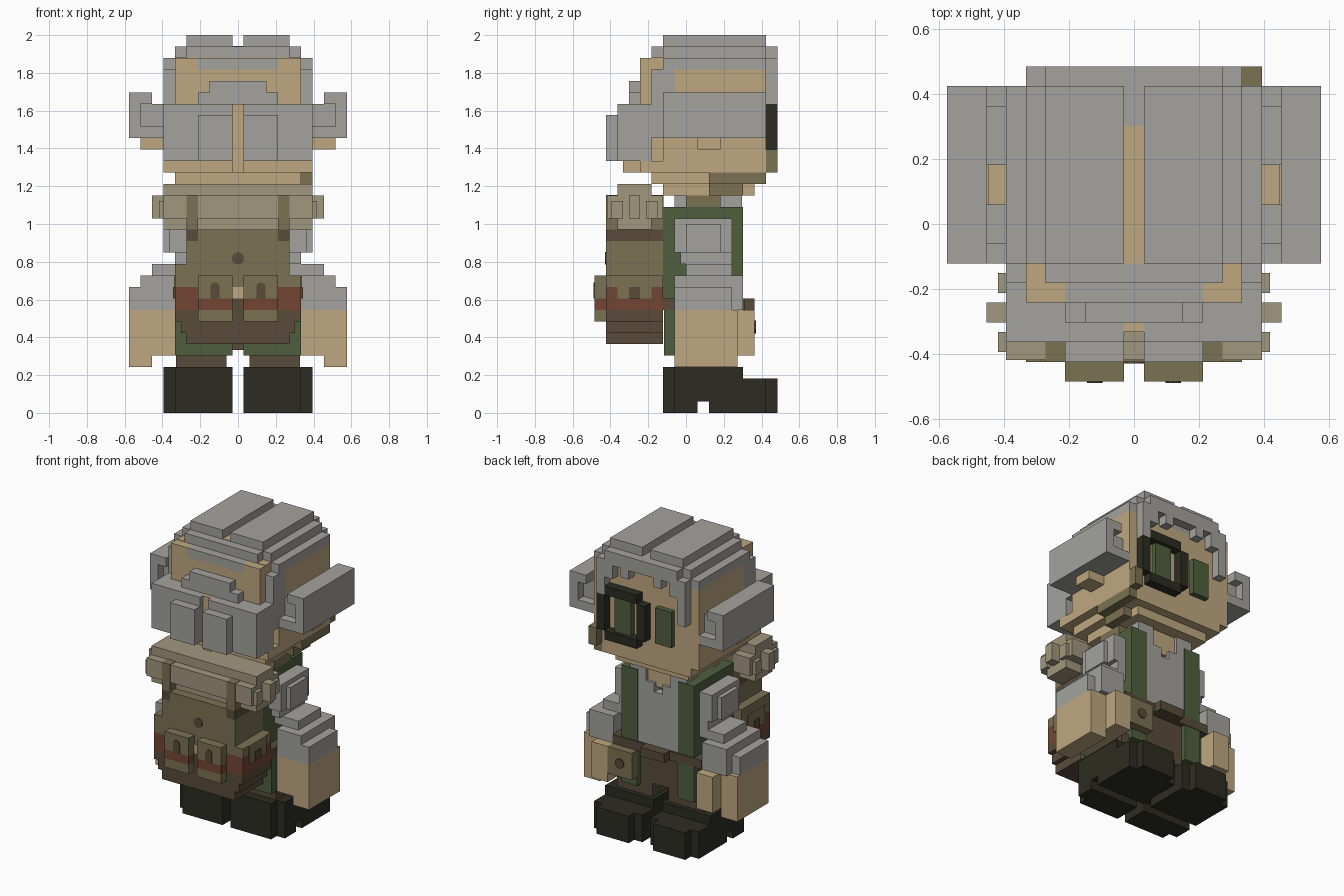
import bpy, bmesh, math
from mathutils import Matrix, Vector

if "Cube" in bpy.data.objects:
    bpy.data.objects.remove(bpy.data.objects["Cube"])

U = 2 / 33  # one block


def material(name, hexcode):
    m = bpy.data.materials.new(name)
    c = [int(hexcode[i:i + 2], 16) / 255 for i in (0, 2, 4)]
    m.diffuse_color = [((v + .055) / 1.055) ** 2.4 for v in c] + [1]
    m.use_nodes = True
    m.node_tree.nodes["Principled BSDF"].inputs["Base Color"].default_value = m.diffuse_color
    return m


GREY = material("grey", "A3A29D")
TAN = material("tan", "BFA780")
OLIVE = material("olive", "7B7253")
KHAKI = material("khaki", "A2977F")
BROWN = material("brown", "594B3A")
GREEN = material("green", "4F5F3E")
RED = material("red", "744634")
BLACK = material("black", "2C2C22")


def finish(bm, name, mat):
    me = bpy.data.meshes.new(name)
    bm.to_mesh(me)
    bm.free()
    me.materials.append(mat)
    bpy.context.collection.objects.link(bpy.data.objects.new(name, me))


def blocks(name, mat, *boxes, mirror=False):
    """Join boxes (x0, x1, y0, y1, z0, z1) in block units into one part."""
    bm = bmesh.new()
    for b in boxes:
        for s in ((1, -1) if mirror else (1,)):
            lo, hi = Vector(b[0::2]) * U, Vector(b[1::2]) * U
            c, d = (lo + hi) / 2, hi - lo
            c.x *= s
            bmesh.ops.create_cube(bm, size=1, matrix=Matrix.Translation(c) @ Matrix.Diagonal((*d, 1)))
    finish(bm, name, mat)


def stud(name, mat, x, y, z, r):
    """Thin round button facing along y."""
    bm = bmesh.new()
    m = Matrix.Translation(Vector((x, y, z)) * U) @ Matrix.Rotation(math.pi / 2, 4, 'X')
    bmesh.ops.create_cone(bm, cap_ends=True, segments=10, radius1=r * U, radius2=r * U, depth=.14 * U, matrix=m)
    finish(bm, name, mat)


# Boots and legs
blocks("boots", BLACK,
       (.5, 5.5, -2, -1, 0, 4), (.5, 6.5, -1, 1, 0, 4), (.5, 6.5, 1, 2, 1, 4),
       (.5, 6.5, 2, 5, 0, 4), (.5, 6.5, 5, 7, 0, 3), (1.5, 5.5, 7, 8, 0, 3), mirror=True)
blocks("legs", BROWN, (1, 5.4, -1, 4.5, 4, 5.5), mirror=True)
blocks("trousers", BROWN, (-2.5, 2.5, 3, 4.5, 5.5, 9))

# Coat and shirt
blocks("coat_skirt", GREEN, (.5, 5.5, -1.9, 4, 5, 9), (2.5, 4.5, 4, 5.05, 5, 9), mirror=True)
blocks("coat", GREEN, (-4.5, 4.5, -2, 4, 10, 18))
blocks("coat_lapels", GREEN, (2.5, 4.5, 4, 5, 10, 18), mirror=True)
blocks("shirt", GREY, (-2.5, 2.5, 4, 4.9, 10, 16), (-2.5, -1.5, 4, 4.9, 16, 19),
       (1.5, 2.5, 4, 4.9, 16, 19), (-1.5, -.5, 4, 4.9, 16, 17), (.5, 1.5, 4, 4.9, 16, 17),
       (-3.5, 3.5, -1, 0, 18, 19), (-3.5, -2.5, 3, 4.9, 18, 19), (2.5, 3.5, 3, 4.9, 18, 19))
blocks("neck", TAN, (-2.5, 2.5, 0, 4, 18, 19), (-1.5, 1.5, 4, 4.6, 16.5, 19))
blocks("belt", BROWN, (-5.5, 5.5, -2, 5.1, 9, 10))
blocks("buckle", BROWN, (-1.5, 1.5, 5.1, 6, 9, 10))
blocks("belt_pouch", OLIVE, (2.5, 5.5, 5, 6, 6, 9))
stud("pouch_button", BROWN, 4, 6.05, 7.5, .55)

# Arms
blocks("upper_arms", GREY, (4.5, 6, -1, 4, 14, 17), (6, 6.5, 0, 3, 14, 16.5),
       (4.5, 5.5, -.5, 4, 13, 14), mirror=True)
blocks("sleeves", GREY, (5.5, 9.5, -1, 4, 9, 11), (5.5, 8.5, -1, 5, 9, 12),
       (4.5, 7.5, 0, 4, 12, 13), mirror=True)
blocks("hands", TAN, (5.5, 7.5, -1, 5, 5, 9), (7.5, 9.5, -1, 4.5, 4, 9),
       (5.5, 7.5, 5, 6, 5, 9), mirror=True)

# Backpack in stacked colour layers
blocks("pack_base", BROWN, (-4.5, 4.5, -7, -2, 6, 7), (-5, 5, -7, -2, 7, 8))
blocks("pack_lower", BROWN, (-5.5, 5.5, -7, -2, 8, 9))
blocks("pack_band", RED, (-5.5, 5.5, -7, -2, 9, 11))
blocks("pack_body", OLIVE, (-5.5, 5.5, -7, -2, 11, 12), (-5.5, 4.5, -7, -2, 12, 13),
       (-4.5, 4.5, -7, -2, 13, 15), (-3.5, 3.5, -7, -2, 15, 16))
blocks("pack_straps", BROWN, (3.5, 4.5, -7, -2, 15, 16), mirror=True)
blocks("pockets_lower", OLIVE, (.5, 3.5, -8, -7, 8, 9), mirror=True)
blocks("pockets_band", RED, (.5, 3.5, -8, -7, 9, 10), mirror=True)
blocks("pockets_upper", OLIVE, (.5, 3.5, -8, -7, 10, 12), mirror=True)
blocks("pocket_clasps", BROWN, (1.6, 2.4, -8.08, -8, 10, 11), mirror=True)
blocks("side_patches", OLIVE, (5.5, 5.6, -6, -3, 10, 12), mirror=True)
blocks("side_clasps", BROWN, (5.6, 5.68, -5, -4, 10, 11), mirror=True)
blocks("pack_tag", TAN, (-.5, .5, -7.08, -7, 10, 11))
blocks("pack_seam", BROWN, (-.5, .5, -7.08, -7, 8, 10))
for sx in (-1, 1):
    stud("clasp_round", BROWN, sx * 2, -8.02, 11, .4)
stud("pack_button", BROWN, 0, -7.02, 13.5, .55)

# Bedroll with two straps and rolled ends
blocks("bedroll", KHAKI, (-6.5, 6.5, -6, -3, 19, 20), (-6.5, 6.5, -6.9, -2, 17, 19),
       (-6.5, 6.5, -6, -3, 16, 17))
blocks("bedroll_ends", KHAKI, (6.5, 7.5, -5, -4, 17, 19), (6.5, 6.9, -6.5, -5.5, 17, 18.5),
       (6.5, 6.9, -3.5, -2.5, 17, 18.5), mirror=True)
blocks("bedroll_straps", OLIVE, (3.5, 4.5, -7, -1.95, 16, 19.05), mirror=True)

# Head
blocks("head", TAN, (-6.5, 6.5, -1, 7, 21, 30), (-6.5, 6.5, -2, -1, 21, 24),
       (-5.5, 5.5, -3, -1, 21, 31.05), (-3.5, 3.5, -4, -3, 21, 30),
       (-5.5, 5.5, -3, 7, 20, 21), (-4.5, 4.5, -2, 6, 19, 20))
blocks("back_corners", TAN, (3.5, 5.5, -4, -3, 26, 31), (3.5, 6.5, -4, -2, 21, 22), mirror=True)
blocks("ears", TAN, (6.5, 8.5, 1, 3, 23, 24), (6.5, 7.4, 1, 3, 24, 26), mirror=True)
blocks("eyes", GREEN, (1.5, 3.5, 7, 7.6, 23, 27), mirror=True)

# Goggle ring with clipped corners, and its breathing hose
blocks("goggle_frame", BLACK, (-.5, .5, 7, 8, 23, 27), (4.5, 5.5, 7, 8, 23, 27),
       (.5, 4.5, 7, 8, 22, 23), (.5, 4.5, 7, 8, 27, 28))
blocks("goggle_hose", OLIVE, (5.5, 6.5, 7, 8, 21, 23), (5.5, 6.5, 2, 7, 20, 21),
       (4.5, 5.5, 2, 5, 19, 20), (3.5, 4.5, 0, 3, 18, 19))

# Hair cap, parted on top
blocks("hair_cap", GREY, (-6.5, 6.5, -2, 7, 30, 31), (-5.5, 5.5, -2, 7, 31, 32),
       (-4.5, 4.5, -3, -2, 31, 32), (-3.5, 3.5, -4, -3, 30, 31))
blocks("hair_top", GREY, (.5, 4.5, -2, 7, 32, 33), mirror=True)
blocks("parting", TAN, (-.5, .5, -2, 5, 32, 32.05))
blocks("hair_temples", GREY, (5.5, 6.5, -3, -1, 24, 30), mirror=True)
blocks("fringe", GREY, (-4.5, 4.5, 7, 8, 30.5, 32), (3.5, 5.5, 7, 8, 29, 31),
       (-5.5, -3.5, 7, 8, 29, 31), (1.5, 2.5, 7, 8, 29.5, 30.5), (-2.5, -1.5, 7, 8, 29.5, 30.5),
       (4.5, 5.5, 7, 8, 27, 29), (-5.5, -4.5, 7, 8, 26, 29))

# Side curls
blocks("side_curls", GREY, (7.5, 9.5, -2, 7, 27, 28), (8.5, 9.5, -2, 7, 24, 27),
       (6.5, 8.5, -2, 1, 24, 25), (6.5, 8.5, 3, 7, 24, 25), (7.5, 8.5, 1, 3, 24, 27),
       (6.5, 8.5, -1, 1, 25, 27), (6.5, 8.5, 3, 6, 25, 27), mirror=True)

# Tufts at the back of the head
blocks("inner_tufts", GREY, (.5, 3.5, -7, -4, 22, 26), (.5, 3.5, -6, -4, 26, 27), mirror=True)
blocks("outer_tufts", GREY, (3.5, 6.5, -6, -3, 22, 27), mirror=True)
blocks("tuft_arch", GREY, (-3.5, 3.5, -5, -4, 27, 28), (-2.5, 2.5, -5, -4, 28, 29))
blocks("tuft_parting", TAN, (-.5, .5, -5.5, -4, 21, 27))
